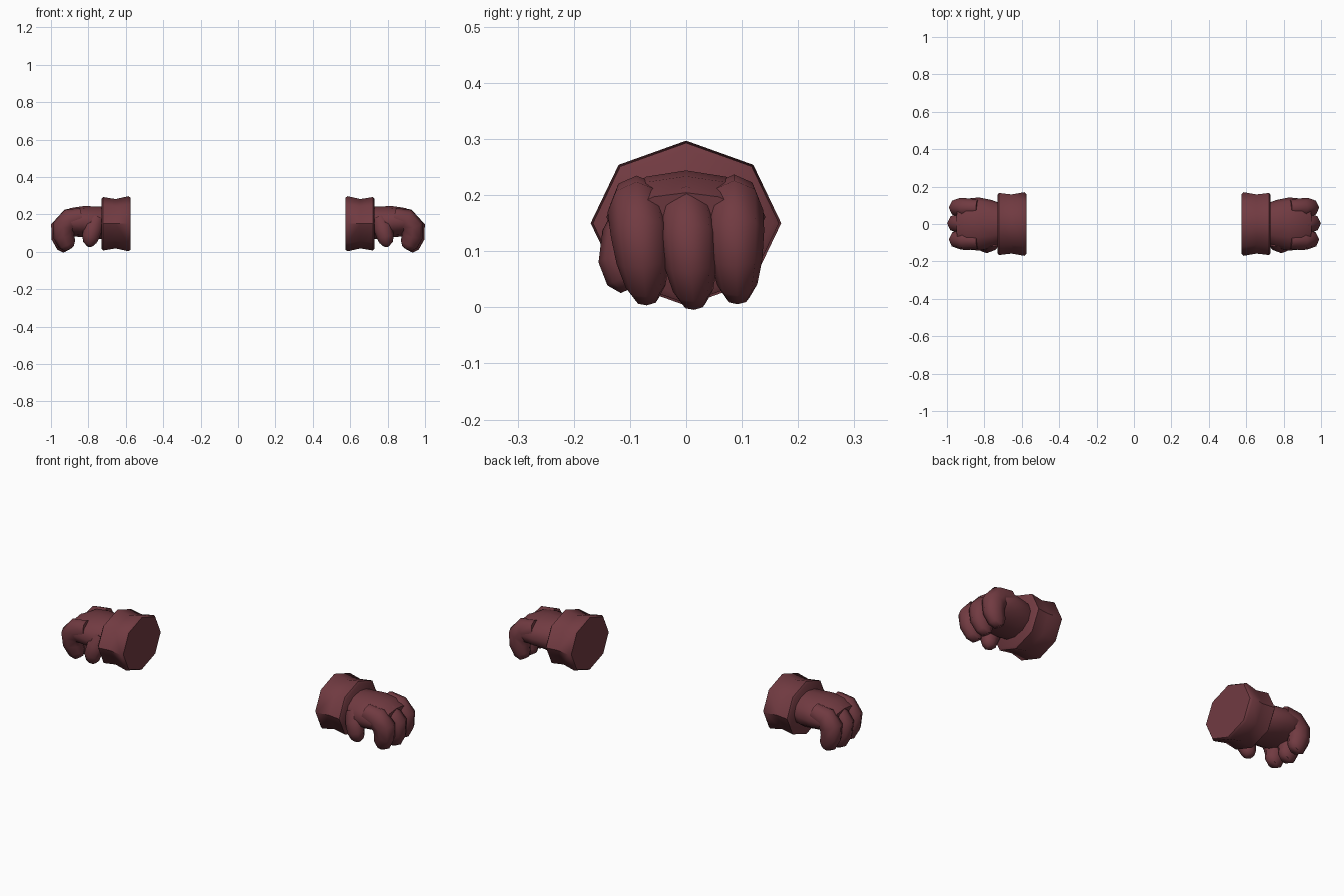
import bpy, bmesh, math
from mathutils import Vector

if "Cube" in bpy.data.objects:
    bpy.data.objects.remove(bpy.data.objects["Cube"])

leather = bpy.data.materials.new("maroon leather")
leather.diffuse_color = (0.165, 0.043, 0.053, 1)
leather.use_nodes = True
leather.node_tree.nodes["Principled BSDF"].inputs["Base Color"].default_value = leather.diffuse_color


def tube(name, rings, sides, angle):
    """Skin elliptical rings (centre, half width, half height) along a path, on both gloves."""
    pts = [Vector(r[0]) for r in rings]
    for label, s in (("right", 1), ("left", -1)):
        bm = bmesh.new()
        loops = []
        for i, (c, w, h) in enumerate(rings):
            d = (pts[min(i + 1, len(pts) - 1)] - pts[max(i - 1, 0)]).normalized()
            side = Vector((0, 1, 0))
            side = (side - d * side.dot(d)).normalized()
            up = d.cross(side)
            loop = []
            for k in range(sides):
                a = 2 * math.pi * k / sides
                p = pts[i] + side * math.sin(a) * w + up * math.cos(a) * h
                loop.append(bm.verts.new((p.x * s, p.y, p.z)))
            loops.append(loop)
        for a, b in zip(loops, loops[1:]):
            for k in range(sides):
                n = (k + 1) % sides
                bm.faces.new((a[k], a[n], b[n], b[k]))
        bm.faces.new(loops[0])
        bm.faces.new(loops[-1])
        bmesh.ops.recalc_face_normals(bm, faces=bm.faces)
        mesh = bpy.data.meshes.new(label + "_" + name)
        bm.to_mesh(mesh)
        bm.free()
        mesh.materials.append(leather)
        ob = bpy.data.objects.new(label + "_" + name, mesh)
        bpy.context.collection.objects.link(ob)
        bpy.ops.object.select_all(action='DESELECT')
        ob.select_set(True)
        bpy.context.view_layer.objects.active = ob
        bpy.ops.object.shade_smooth_by_angle(angle=math.radians(angle))


# Cuff: eight-sided sleeve with flared rims
tube("cuff", [((x, 0, 0.15), w, h) for x, w, h in (
    (0.575, 0.160, 0.140), (0.587, 0.170, 0.147), (0.655, 0.158, 0.132),
    (0.722, 0.166, 0.143), (0.730, 0.155, 0.132))], 8, 50)

# Palm and back of the hand
tube("palm", [((x, 0, z), w, h) for x, z, w, h in (
    (0.70, 0.155, 0.105, 0.087), (0.76, 0.155, 0.128, 0.088), (0.83, 0.161, 0.142, 0.083),
    (0.89, 0.158, 0.136, 0.076), (0.94, 0.150, 0.115, 0.055))], 12, 60)

# Three fingers curling downward: root y, tip y, reach
for name, y0, y1, dx, dz in (("front_finger", -0.088, -0.070, -0.006, 0.008),
                             ("middle_finger", 0.0, 0.014, 0.003, 0.0),
                             ("back_finger", 0.086, 0.092, -0.006, 0.010)):
    mix = lambda t: y0 + (y1 - y0) * t
    tube(name, [((x + dx, mix(t), z + dz), w, h) for x, z, t, w, h in (
        (0.84, 0.178, 0, 0.046, 0.050), (0.905, 0.163, 0, 0.052, 0.060),
        (0.938, 0.125, 0.3, 0.052, 0.062), (0.938, 0.075, 0.6, 0.047, 0.056),
        (0.920, 0.030, 0.9, 0.036, 0.047), (0.908, 0.008, 1, 0.022, 0.026))], 8, 60)

# Thumb hanging at the front edge of the palm
tube("thumb", [((0.755, -0.085, 0.175), 0.040, 0.045), ((0.775, -0.108, 0.125), 0.043, 0.050),
               ((0.788, -0.116, 0.080), 0.040, 0.046), ((0.792, -0.108, 0.050), 0.034, 0.036),
               ((0.792, -0.100, 0.033), 0.018, 0.018)], 8, 60)
